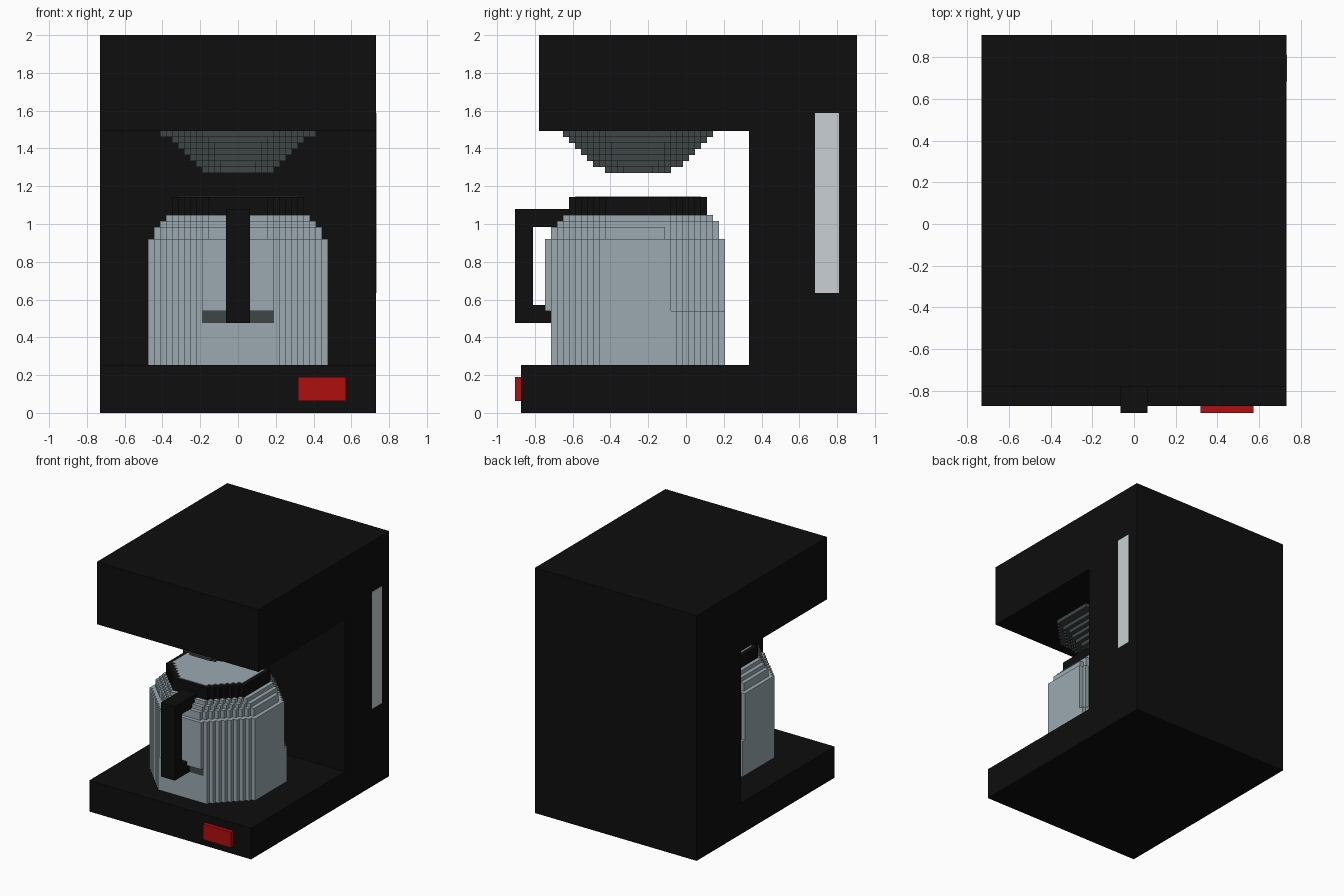
import bpy, bmesh

if "Cube" in bpy.data.objects:
    bpy.data.objects.remove(bpy.data.objects["Cube"])

U = 2 / 63  # one grid cell: the model is 46 x 57 x 63 cells


def material(name, rgb):
    m = bpy.data.materials.new(name)
    m.diffuse_color = (*[(c / 255 / 12.92 if c < 11 else ((c / 255 + .055) / 1.055) ** 2.4) for c in rgb], 1)
    m.use_nodes = True
    m.node_tree.nodes["Principled BSDF"].inputs["Base Color"].default_value = m.diffuse_color
    return m


BLACK = material("black plastic", (14, 14, 14))
GLASS = material("blue grey glass", (155, 170, 176))
DARK = material("dark grey", (62, 69, 69))
RED = material("red", (176, 14, 14))
PALE = material("pale grey", (200, 208, 211))


def finish(name, bm, mat):
    bmesh.ops.recalc_face_normals(bm, faces=bm.faces)
    me = bpy.data.meshes.new(name)
    bm.to_mesh(me)
    bm.free()
    me.materials.append(mat)
    ob = bpy.data.objects.new(name, me)
    bpy.context.collection.objects.link(ob)
    return ob


def prism(bm, pts, to_world, lo, hi):
    """Extrude an outline given in cells between two offsets."""
    a = [bm.verts.new(to_world(p, q, lo)) for p, q in pts]
    b = [bm.verts.new(to_world(p, q, hi)) for p, q in pts]
    bm.faces.new(a)
    bm.faces.new(b)
    for i in range(len(a)):
        j = (i + 1) % len(a)
        bm.faces.new((a[i], a[j], b[j], b[i]))


def upright(p, q, r):       # outline in plan, extruded upward
    return (p * U, (q - 28.5) * U, r * U)


def sideways(p, q, r):      # outline in the side profile, extruded across
    return (r * U, (p - 28.5) * U, q * U)


def box(name, x0, x1, y0, y1, z0, z1, mat):
    bm = bmesh.new()
    prism(bm, [(x0, y0), (x1, y0), (x1, y1), (x0, y1)], upright, z0, z1)
    return finish(name, bm, mat)


def profile(name, pts, half, mat):
    bm = bmesh.new()
    prism(bm, pts, sideways, -half, half)
    return finish(name, bm, mat)


def stepped_octagon(half, y0, y1, cut):
    """Octagon outline whose diagonal sides are one-cell stairs."""
    cy, hy = (y0 + y1) / 2, (y1 - y0) / 2
    quarter = []
    for i in range(cut + 1):
        quarter.append((half - i, hy - cut + i))
        if i < cut:
            quarter.append((half - i - 1, hy - cut + i))
    pts = quarter + [(-x, y) for x, y in reversed(quarter)]
    pts += [(-x, -y) for x, y in quarter] + [(x, -y) for x, y in reversed(quarter)]
    return [(x, y + cy) for x, y in pts]


def stack(name, layers, mat):
    """Layers of (z0, z1, half width, y0, y1, corner cut)."""
    bm = bmesh.new()
    for z0, z1, half, y0, y1, cut in layers:
        prism(bm, stepped_octagon(half, y0, y1, cut), upright, z0, z1)
    return finish(name, bm, mat)


# C-shaped housing: base, rear column and overhanging top
profile("housing", [(1, 0), (57, 0), (57, 63), (4, 63), (4, 47), (39, 47), (39, 8), (1, 8)], 23, BLACK)
box("power_switch", 10, 18, 0, 1, 2, 6, RED)
box("water_window", 22.9, 23.1, 50, 54, 20, 50, PALE)

# Filter funnel, widening upward
funnel = [(40, 6, 15, 26), (41, 7, 13, 28), (42, 8, 12, 29), (43, 9, 11, 30),
          (44, 10, 10, 31), (45, 11, 9, 32), (46, 13, 8, 33)]
stack("filter_funnel", [(z, z + 1, h, a, b, int(h * .6)) for z, h, a, b in funnel], DARK)

# Glass jug with stepped shoulder; the front panel stops above the handle foot
stack("jug", [(8, 17, 15, 6, 35, 8), (17, 29, 15, 5, 35, 9), (29, 31, 14, 6, 34, 9),
              (31, 32, 13, 7, 34, 8), (32, 33, 12, 8, 33, 7)], GLASS)
box("jug_foot_strip", -6, 6, 5.9, 6.1, 15, 17, DARK)

# Lid ring with glass centre
stack("lid_rim", [(33, 36, 11, 9, 32, 6)], BLACK)
stack("lid_centre", [(35.9, 36.1, 10, 10, 31, 6)], GLASS)

# Handle
profile("handle", [(0, 15), (6, 15), (6, 18), (3, 18), (3, 31), (10, 31), (10, 34), (0, 34)], 2, BLACK)
